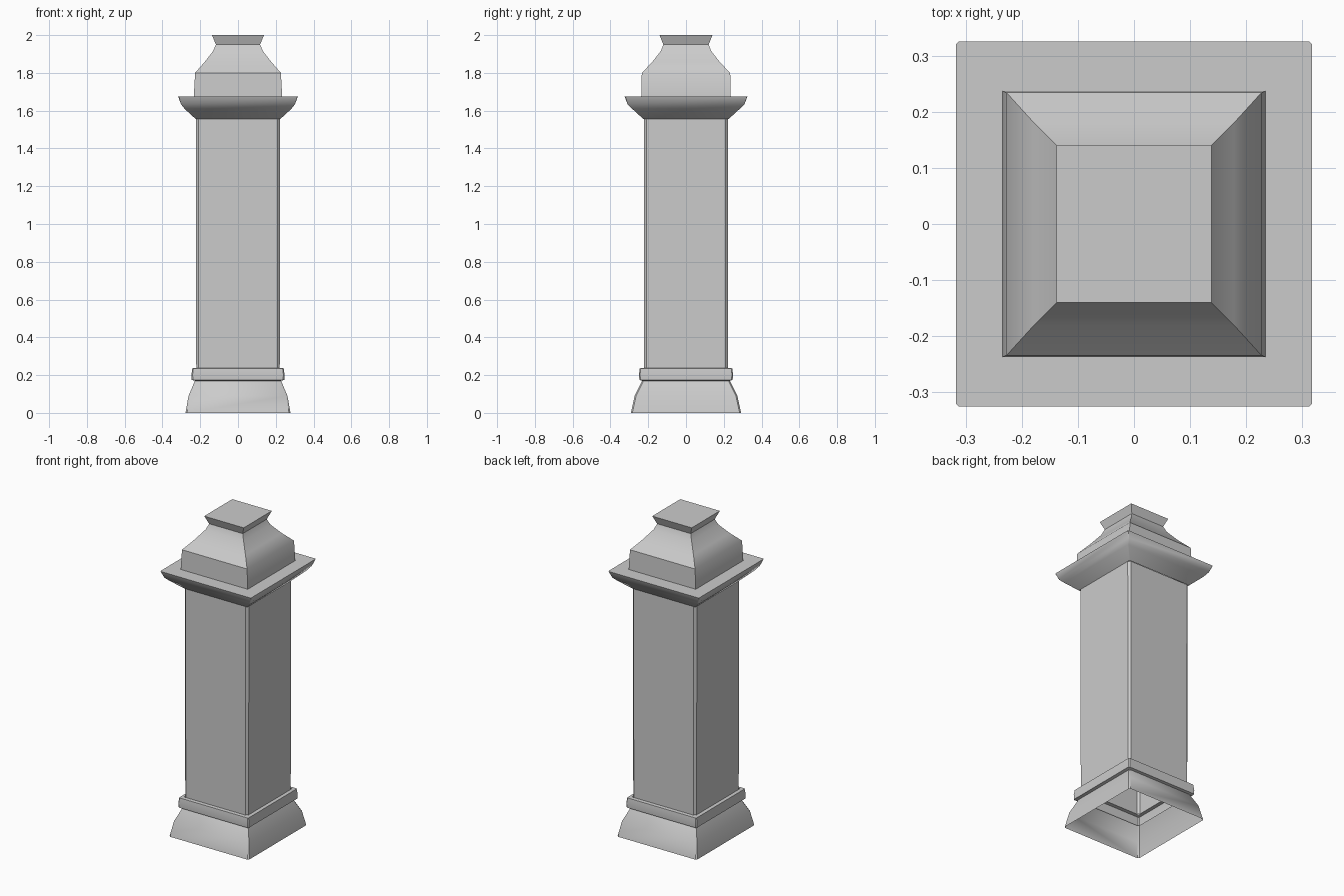
import bpy, bmesh, math

if "Cube" in bpy.data.objects:
    bpy.data.objects.remove(bpy.data.objects["Cube"])


def square_loft(name, profile, chamfer=0.0, cap_top=False):
    """Skin a stack of (half_x, half_y, z) rectangles, open at the bottom."""
    bm = bmesh.new()
    rings = []
    for hx, hy, z in profile:
        pts = []
        for sx, sy in ((-1, -1), (1, -1), (1, 1), (-1, 1)):
            if chamfer:
                a = (sx * (hx - chamfer), sy * hy, z)
                b = (sx * hx, sy * (hy - chamfer), z)
                pts += [a, b] if sx * sy < 0 else [b, a]
            else:
                pts.append((sx * hx, sy * hy, z))
        rings.append([bm.verts.new(p) for p in pts])
    for lo, hi in zip(rings, rings[1:]):
        n = len(lo)
        for i in range(n):
            j = (i + 1) % n
            bm.faces.new((lo[i], lo[j], hi[j], hi[i]))
    if cap_top:
        bm.faces.new(rings[-1])
    mesh = bpy.data.meshes.new(name)
    bm.to_mesh(mesh)
    bm.free()
    obj = bpy.data.objects.new(name, mesh)
    bpy.context.collection.objects.link(obj)
    bpy.ops.object.select_all(action='DESELECT')
    bpy.context.view_layer.objects.active = obj
    obj.select_set(True)
    bpy.ops.object.shade_smooth_by_angle(angle=math.radians(40))
    return obj


# Flared plinth, hollow underneath
square_loft("plinth", [(0.278, 0.292, 0), (0.262, 0.272, 0.09),
                       (0.228, 0.232, 0.17)], chamfer=0.008)

# Projecting band above the plinth
square_loft("base_band", [(0.228, 0.232, 0.17), (0.245, 0.247, 0.175),
                          (0.246, 0.249, 0.205), (0.242, 0.245, 0.236),
                          (0.221, 0.223, 0.238)], chamfer=0.006)

# Tall shaft with narrow chamfered corners
square_loft("shaft", [(0.221, 0.223, 0.238), (0.223, 0.223, 1.555)],
            chamfer=0.013)

# Overhanging cornice and its flat upper ledge
square_loft("cornice", [(0.223, 0.225, 1.555), (0.283, 0.285, 1.61),
                        (0.302, 0.31, 1.635), (0.317, 0.325, 1.675),
                        (0.234, 0.237, 1.675)], chamfer=0.004)

# Curved roof narrowing to a neck, flaring to a flat top
square_loft("roof", [(0.234, 0.237, 1.675), (0.227, 0.234, 1.8),
                     (0.178, 0.18, 1.856), (0.132, 0.134, 1.915),
                     (0.117, 0.12, 1.95), (0.138, 0.14, 2.0)], cap_top=True)
